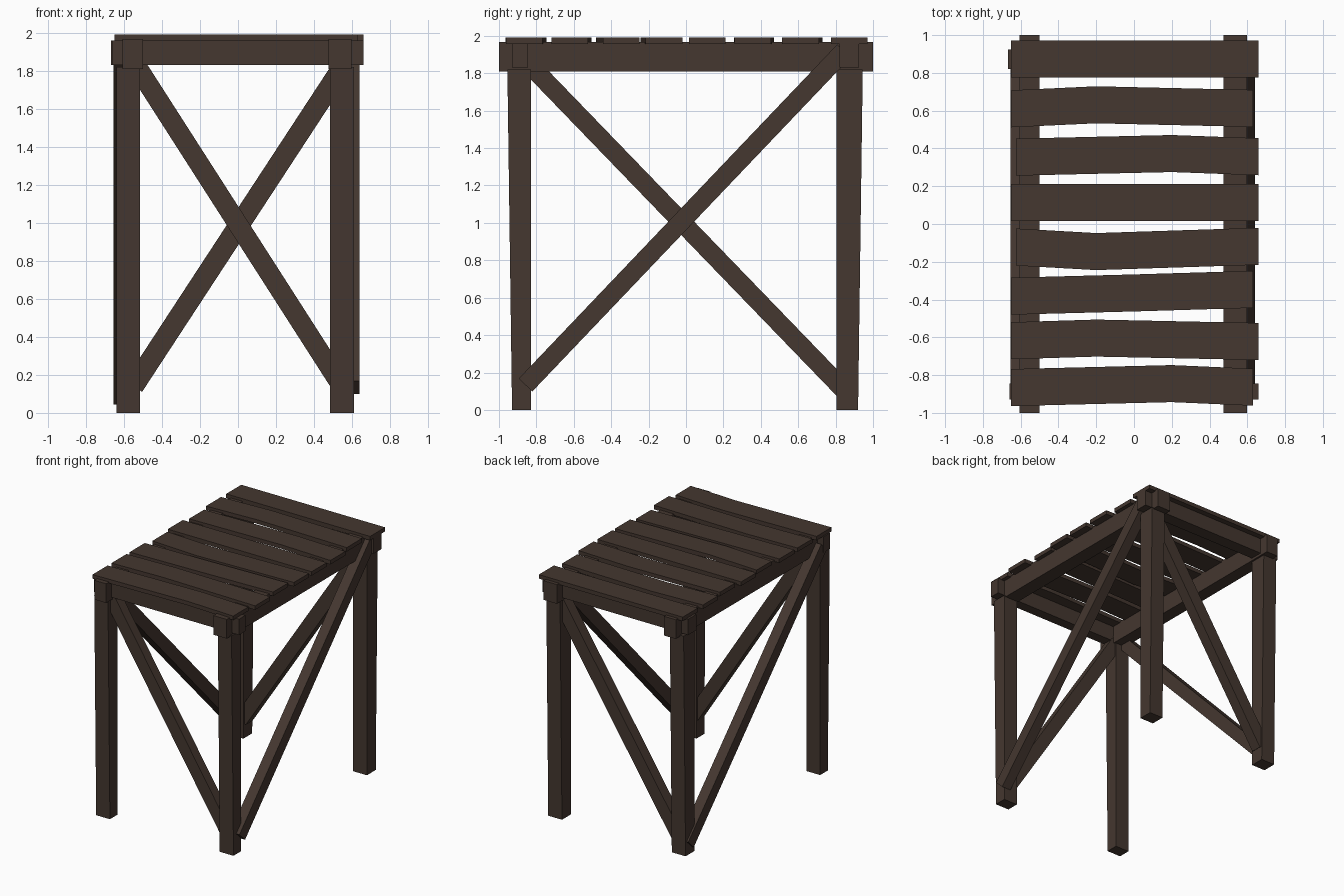
import bpy, bmesh
from mathutils import Vector

if "Cube" in bpy.data.objects:
    bpy.data.objects.remove(bpy.data.objects["Cube"])

wood = bpy.data.materials.new("dark brown wood")
wood.diffuse_color = (0.058, 0.038, 0.029, 1)
wood.use_nodes = True
wood.node_tree.nodes["Principled BSDF"].inputs["Base Color"].default_value = wood.diffuse_color


def loft(name, rings):
    """Solid through a list of four-cornered sections."""
    bm = bmesh.new()
    loops = [[bm.verts.new(p) for p in ring] for ring in rings]
    for a, b in zip(loops, loops[1:]):
        for i in range(4):
            j = (i + 1) % 4
            bm.faces.new((a[i], a[j], b[j], b[i]))
    bm.faces.new(loops[0][::-1])
    bm.faces.new(loops[-1])
    bmesh.ops.recalc_face_normals(bm, faces=bm.faces)
    mesh = bpy.data.meshes.new(name)
    bm.to_mesh(mesh)
    bm.free()
    mesh.materials.append(wood)
    ob = bpy.data.objects.new(name, mesh)
    bpy.context.collection.objects.link(ob)
    return ob


def section_z(x0, x1, y0, y1, z):
    return [(x0, y0, z), (x1, y0, z), (x1, y1, z), (x0, y1, z)]


def box(name, x0, x1, y0, y1, z0, z1):
    loft(name, [section_z(x0, x1, y0, y1, z) for z in (z0, z1)])


def brace(name, start, end, flat, depth, width=0.1):
    """Diagonal bar; flat is the axis it faces."""
    a, b, n = Vector(start), Vector(end), Vector(flat)
    w = (b - a).normalized().cross(n) * width / 2
    d = n * depth / 2
    loft(name, [[p + w + d, p - w + d, p - w - d, p + w - d] for p in (a, b)])


# legs, slightly thicker at the top
for side, x0, x1 in (("left", -0.64, -0.515), ("right", 0.485, 0.61)):
    loft("front_%s_leg" % side, [section_z(x0, x1, -0.93, -0.83, 0),
                                 section_z(x0, x1, -0.955, -0.83, 1.82)])
    loft("back_%s_leg" % side, [section_z(x0, x1, 0.805, 0.92, 0),
                                section_z(x0, x1, 0.805, 0.945, 1.82)])

# top frame
box("left_rail", -0.607, -0.5, -1, 1, 1.81, 1.968)
box("right_rail", 0.475, 0.597, -1, 1, 1.81, 1.968)
box("front_rail", -0.66, 0.66, -0.93, -0.845, 1.83, 1.96)
box("back_rail", -0.668, 0.66, 0.82, 0.925, 1.83, 1.96)

# one diagonal brace on each side
brace("front_brace", (-0.55, -0.88, 1.85), (0.54, -0.88, 0.15), (0, 1, 0), 0.08, 0.104)
brace("back_brace", (-0.55, 0.865, 0.14), (0.55, 0.865, 1.82), (0, 1, 0), 0.09, 0.108)
brace("right_brace", (0.597, -0.858, 0.133), (0.597, 0.845, 1.92), (1, 0, 0), 0.085)
brace("left_brace", (-0.612, -0.86, 1.87), (-0.612, 0.87, 0.08), (1, 0, 0), 0.085)

# slats: x ends, y of the centre line at left, bend and right, x of the bend
slats = [
    (-0.65, 0.66, 0.873, 0.873, 0.873, 0.0),
    (-0.65, 0.63, 0.610, 0.631, 0.612, -0.2),
    (-0.625, 0.66, 0.354, 0.373, 0.356, 0.2),
    (-0.65, 0.66, 0.113, 0.113, 0.113, 0.0),
    (-0.625, 0.66, -0.122, -0.146, -0.118, -0.2),
    (-0.65, 0.63, -0.382, -0.365, -0.346, 0.0),
    (-0.65, 0.66, -0.618, -0.604, -0.622, -0.2),
    (-0.65, 0.63, -0.866, -0.845, -0.864, 0.2),
]
for i, (x0, x1, ya, yb, yc, xb) in enumerate(slats):
    loft("slat_%d" % (i + 1),
         [[(x, y - 0.098, 1.957), (x, y + 0.098, 1.957), (x, y + 0.098, 1.99), (x, y - 0.098, 1.99)]
          for x, y in ((x0, ya), (xb, yb), (x1, yc))])
